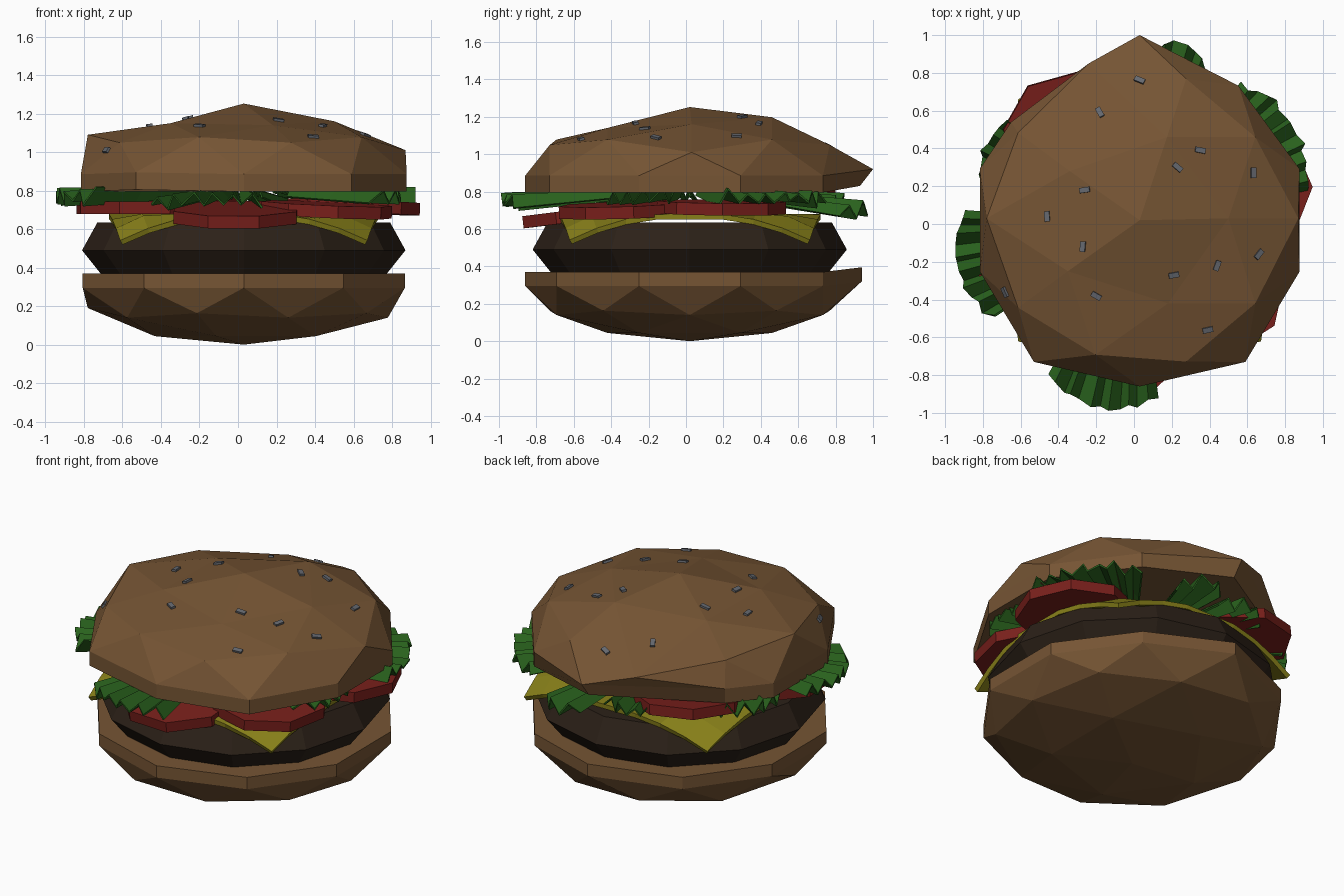
import bpy, bmesh, random
from math import sin, cos, radians, hypot, pi
from mathutils import Vector, Matrix
from mathutils.bvhtree import BVHTree

if "Cube" in bpy.data.objects:
    bpy.data.objects.remove(bpy.data.objects["Cube"])

random.seed(4)
CX, CY = 0.03, 0.02


def material(name, rgb):
    m = bpy.data.materials.new(name)
    m.diffuse_color = (*rgb, 1)
    m.use_nodes = True
    m.node_tree.nodes["Principled BSDF"].inputs["Base Color"].default_value = m.diffuse_color
    return m


BUN = material("bread", (0.18, 0.09, 0.034))
MEAT = material("meat", (0.025, 0.015, 0.009))
CHEESE = material("cheese", (0.25, 0.22, 0.01))
TOMATO = material("tomato", (0.19, 0.014, 0.011))
LETTUCE = material("lettuce", (0.022, 0.12, 0.012))
SEED = material("seed", (0.13, 0.14, 0.16))


def finish(bm, name, mat):
    bmesh.ops.recalc_face_normals(bm, faces=bm.faces[:])
    mesh = bpy.data.meshes.new(name)
    bm.to_mesh(mesh)
    bm.free()
    ob = bpy.data.objects.new(name, mesh)
    bpy.context.collection.objects.link(ob)
    ob.data.materials.append(mat)
    return ob


def thicken(ob, t):
    mod = ob.modifiers.new("thickness", 'SOLIDIFY')
    mod.thickness, mod.offset = t, 0


# Bun halves: half a low-poly icosphere with a short straight rim, a few points pulled
def bun(name, side, z, size, band, moves):
    bm = bmesh.new()
    bmesh.ops.create_icosphere(bm, subdivisions=2, radius=1)
    drop = [v for v in bm.verts if v.co.z * side < -0.05]
    bmesh.ops.delete(bm, geom=drop, context='VERTS')
    for v in bm.verts:
        v.co = Vector((v.co.x * size[0] + CX, v.co.y * size[1] + CY, v.co.z * size[2] + z))
    for near, to in moves:
        v = min(bm.verts, key=lambda v: (v.co - Vector(near)).length)
        v.co = to
    edge = [e for e in bm.edges if e.is_boundary]
    new = bmesh.ops.extrude_edge_only(bm, edges=edge)["geom"]
    for v in new:
        if isinstance(v, bmesh.types.BMVert):
            v.co.z -= side * band
            if side > 0 and v.co.y > 0.9:
                v.co.y -= 0.07
    rim = [e for e in bm.edges if e.is_boundary]
    bmesh.ops.contextual_create(bm, geom=rim)
    return finish(bm, name, BUN)


bun("bottom_bun", -1, 0.295, (0.88, 0.88, 0.295), 0.075,
    [((0.03, 0.9, 0.295), (0.03, 0.94, 0.32)),
     ((-0.76, 0.02, 0.16), (-0.78, 0.02, 0.19))])
top = bun("top_bun", 1, 0.885, (0.89, 0.88, 0.367), 0.09,
          [((0.03, 0.9, 0.885), (0.03, 1.0, 0.92)),
           ((-0.72, 0.02, 1.07), (-0.78, 0.03, 1.09)),
           ((0.82, 0.02, 1.05), (0.87, 0.03, 1.01)),
           ((-0.49, 0.73, 0.885), (-0.65, 0.54, 0.9)),
           ((-0.2, 0.73, 1.08), (-0.24, 0.85, 0.98)),
           ((0.5, 0.02, 1.2), (0.5, 0.03, 1.16)),
           ((-0.35, 0.29, 1.2), (-0.34, 0.28, 1.15)),
           ((-0.35, -0.25, 1.2), (-0.35, -0.25, 1.15)),
           ((0.17, -0.42, 1.2), (0.18, -0.42, 1.14)),
           ((-0.49, -0.69, 0.885), (-0.53, -0.73, 0.895)),
           ((0.55, -0.69, 0.885), (0.59, -0.73, 0.885))])

# Patty: lathed three-ring profile
bm = bmesh.new()
N = 12
rings = [[bm.verts.new((CX + r * cos(2 * pi * i / N), CY + r * sin(2 * pi * i / N), z))
          for i in range(N)] for r, z in ((0.74, 0.365), (0.84, 0.49), (0.76, 0.635))]
for a, b in zip(rings, rings[1:]):
    for i in range(N):
        j = (i + 1) % N
        bm.faces.new((a[i], a[j], b[j], b[i]))
bm.faces.new(rings[0])
bm.faces.new(rings[-1])
finish(bm, "patty", MEAT)

# Cheese: square sheet whose corners droop over the patty
bm = bmesh.new()
bmesh.ops.create_grid(bm, x_segments=8, y_segments=8, size=0.7)
for v in bm.verts:
    r = hypot(v.co.x, v.co.y)
    t = max(0, (r - 0.72) / 0.27)
    k = (0.72 + 0.18 * t) / r if t else 1
    v.co = (CX + v.co.x * k, CY + v.co.y * k, 0.665 - 0.135 * t ** 1.1)
thicken(finish(bm, "cheese_slice", CHEESE), 0.028)


# Tomato slices: eight-sided discs, each tipped along its outward direction
def tomato(i, x, y, z, tip, spin):
    bm = bmesh.new()
    bmesh.ops.create_cone(bm, cap_ends=True, segments=8, radius1=0.345, radius2=0.345, depth=0.065)
    axis = Vector((-y, x, 0)).normalized()
    bm.transform(Matrix.Translation((x, y, z)) @ Matrix.Rotation(radians(tip), 4, axis)
                 @ Matrix.Rotation(radians(spin), 4, 'Z'))
    finish(bm, f"tomato_slice_{i}", TOMATO)


for i, args in enumerate(((-0.01, -0.55, 0.675, 7, 20), (0.46, -0.34, 0.7, 3, 10),
                          (0.6, 0.19, 0.715, 2, 1), (-0.35, 0.46, 0.755, -5, 38),
                          (-0.51, -0.15, 0.71, 0, 27))):
    tomato(i, *args)


# Lettuce: fan-shaped leaves with uneven radial pleats
def leaf(i, angle, half, r_out, z_in, z_out):
    bm = bmesh.new()
    n = max(6, int(half * 0.7))
    rows = []
    for k in range(n + 1):
        a = radians(angle - half + 2 * half * (k + random.uniform(-0.3, 0.3)) / n)
        fold = (1 if k % 2 else -1) * random.uniform(0.015, 0.05)
        ro = r_out * (1 - 0.07 * (2 * k / n - 1) ** 2) + random.uniform(-0.02, 0.015)
        row = []
        for t in (0, 0.5, 1):
            r = 0.3 + (ro - 0.3) * t
            z = z_in + (z_out - z_in) * t + fold * (0.5 + 0.5 * t)
            row.append(bm.verts.new((r * cos(a), r * sin(a), z)))
        rows.append(row)
    for p, q in zip(rows, rows[1:]):
        for j in range(2):
            bm.faces.new((p[j], p[j + 1], q[j + 1], q[j]))
    thicken(finish(bm, f"lettuce_leaf_{i}", LETTUCE), 0.012)


leaves = ((-101, 18, 0.99, 0.79, 0.745), (194, 19, 0.97, 0.79, 0.77), (32, 21, 1.0, 0.8, 0.765),
          (74, 9, 0.99, 0.78, 0.7), (152, 14, 0.9, 0.8, 0.77), (-17, 14, 0.88, 0.79, 0.78),
          (103, 14, 0.85, 0.79, 0.75))
for i, args in enumerate(leaves):
    leaf(i, *args)

# Seeds: little boxes laid on the top bun
tree = BVHTree.FromPolygons([v.co for v in top.data.vertices],
                            [p.vertices[:] for p in top.data.polygons])
seeds = ((0.03, 0.76, -25), (-0.18, 0.59, -60), (0.35, 0.39, -10), (0.23, 0.3, -40),
         (0.63, 0.27, 90), (-0.26, 0.18, 8), (-0.46, 0.04, 95), (-0.27, -0.12, 85),
         (0.21, -0.27, 10), (0.44, -0.22, 70), (0.66, -0.16, 50), (-0.2, -0.38, -30),
         (-0.68, -0.36, -65), (0.39, -0.56, 12))
for i, (x, y, turn) in enumerate(seeds):
    hit, normal, _, _ = tree.ray_cast(Vector((x, y, 3)), Vector((0, 0, -1)))
    bm = bmesh.new()
    bmesh.ops.create_cube(bm, size=1)
    tilt = Vector((0, 0, 1)).rotation_difference(normal).to_matrix().to_4x4()
    bm.transform(Matrix.Translation(hit) @ tilt @ Matrix.Rotation(radians(turn), 4, 'Z')
                 @ Matrix.Diagonal((0.055, 0.028, 0.025, 1)))
    finish(bm, f"seed_{i}", SEED)
